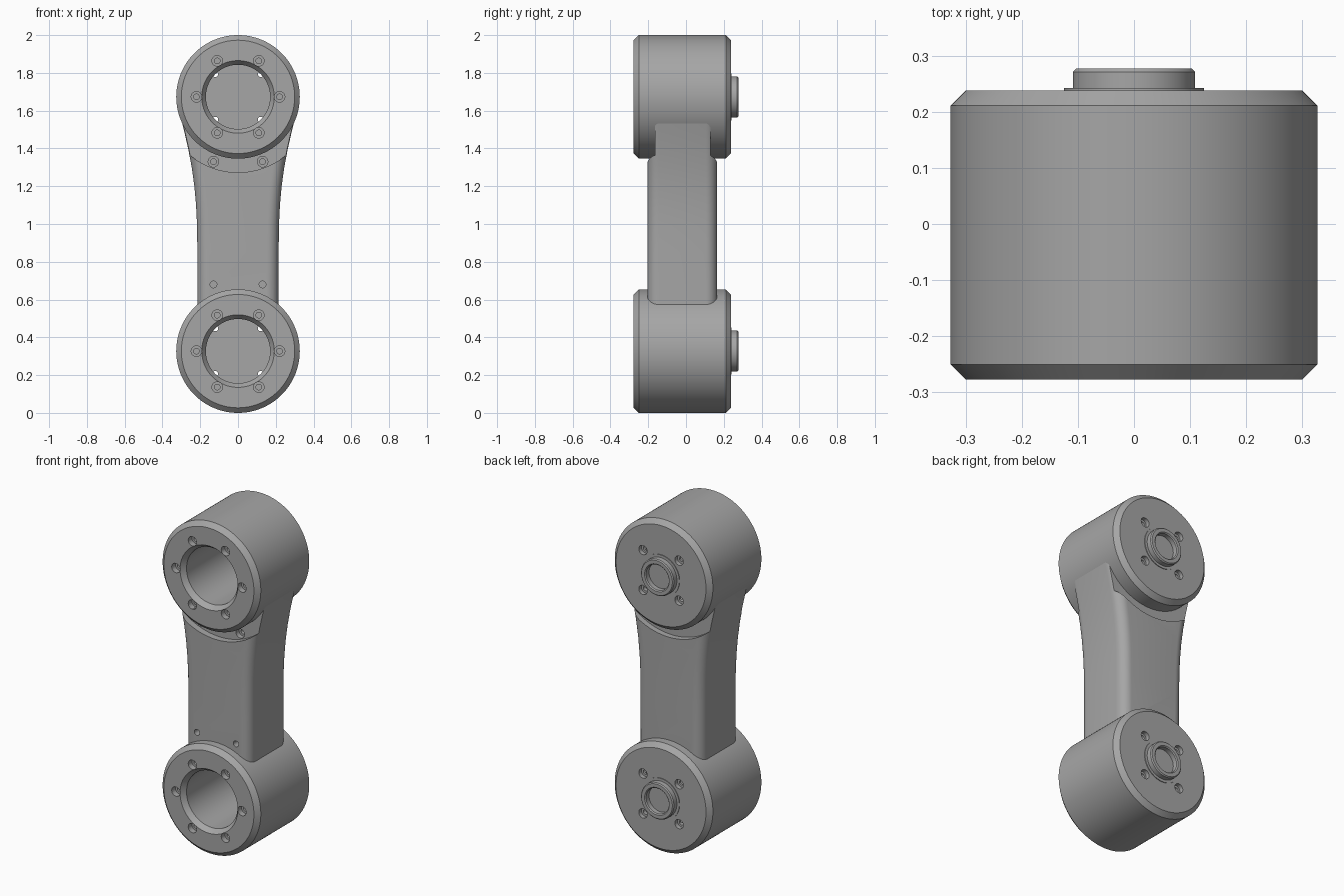
import bpy, bmesh, math
from math import cos, sin, radians, pi
from mathutils import Matrix, Vector

cube = bpy.data.objects.get("Cube")
if cube:
    bpy.data.objects.remove(cube, do_unlink=True)

grey = bpy.data.materials.new("machined grey")
grey.use_nodes = True
COLOUR = (0.38, 0.38, 0.38, 1)
grey.diffuse_color = COLOUR
grey.node_tree.nodes["Principled BSDF"].inputs["Base Color"].default_value = COLOUR

LOW, HIGH = 0.327, 1.673       # joint axis heights
FRONT, BACK = -0.277, 0.238    # housing end faces
R = 0.327                      # housing radius


def finish(name, bm):
    bmesh.ops.remove_doubles(bm, verts=bm.verts, dist=1e-5)
    bmesh.ops.recalc_face_normals(bm, faces=bm.faces)
    mesh = bpy.data.meshes.new(name)
    bm.to_mesh(mesh)
    bm.free()
    mesh.materials.append(grey)
    obj = bpy.data.objects.new(name, mesh)
    bpy.context.collection.objects.link(obj)
    return obj


def lathe(name, profile, places, steps=96):
    """Turn an (r, y) profile about the y axis at each (x, z) place."""
    bm = bmesh.new()
    for x, z in places:
        verts = [bm.verts.new((x + r, y, z)) for r, y in profile]
        edges = [bm.edges.new(pair) for pair in zip(verts, verts[1:])]
        bmesh.ops.spin(bm, geom=verts + edges, cent=(x, 0, z), axis=(0, 1, 0),
                       angle=2 * pi, steps=steps)
    return finish(name, bm)


def rod(name, r, y0, y1, places, steps=96):
    return lathe(name, [(0, y0), (r, y0), (r, y1), (0, y1)], places, steps)


def cut(obj, cutters):
    for cutter in cutters:
        mod = obj.modifiers.new("cut", "BOOLEAN")
        mod.operation, mod.solver, mod.object = "DIFFERENCE", "EXACT", cutter
        cutter.hide_render = True
        cutter.hide_viewport = True
    apply(obj)


def apply(obj):
    bpy.context.view_layer.update()
    graph = bpy.context.evaluated_depsgraph_get()
    mesh = bpy.data.meshes.new_from_object(obj.evaluated_get(graph))
    obj.modifiers.clear()
    obj.data = mesh


def smooth(obj):
    bpy.ops.object.select_all(action="DESELECT")
    obj.select_set(True)
    bpy.context.view_layer.objects.active = obj
    bpy.ops.object.shade_smooth_by_angle(angle=radians(25))


def ring(count, radius, z, start=0):
    angles = [radians(start + i * 360 / count) for i in range(count)]
    return [(radius * cos(a), z + radius * sin(a)) for a in angles]


cutters = []


def helper(obj):
    cutters.append(obj)
    return obj


# Joint housings: chamfered drums with a deep bore and bolt circles
for label, z in (("lower", LOW), ("upper", HIGH)):
    c = 0.027
    housing = lathe(label + "_housing", [
        (0, 0.2), (0.17, 0.2), (0.17, FRONT + 0.03), (0.192, FRONT),
        (R - c, FRONT), (R, FRONT + c), (R, BACK - c), (R - c, BACK), (0, BACK)],
        [(0, z)], 128)
    front_bolts, back_bolts = ring(6, 0.22, z), ring(4, 0.17, z, 45)
    cut(housing, [
        helper(rod("front_counterbore", 0.028, FRONT - 0.1, FRONT + 0.035, front_bolts, 24)),
        helper(rod("front_bolt_hole", 0.015, FRONT - 0.1, FRONT + 0.1, front_bolts, 24)),
        helper(rod("back_counterbore", 0.028, BACK - 0.025, BACK + 0.1, back_bolts, 24)),
        helper(rod("back_bolt_hole", 0.015, BACK - 0.1, BACK + 0.1, back_bolts, 24))])
    smooth(housing)

    # Output boss with a thin flange and a shallow recess
    top = 0.277
    boss = lathe(label + "_output_boss", [
        (0, BACK - 0.01), (0.125, BACK - 0.01), (0.125, BACK + 0.004),
        (0.109, BACK + 0.004), (0.109, top - 0.006), (0.103, top),
        (0.082, top), (0.076, top - 0.006), (0.076, BACK + 0.005), (0, BACK + 0.005)],
        [(0, z)], 64)
    smooth(boss)

# Link arm: flared outline with rounded long edges
outline = [(0.215, 0.4), (0.215, 0.85), (0.217, 1.0), (0.222, 1.1), (0.231, 1.2),
           (0.245, 1.3), (0.264, 1.4), (0.287, 1.5), (0.31, 1.59)]
FILLET, Y0, Y1 = 0.06, -0.205, 0.165
bm = bmesh.new()
loops = []
for half, z in outline:
    loop = []
    for sx, sy, start in ((1, 1, 0), (-1, 1, 90), (-1, -1, 180), (1, -1, 270)):
        cx = sx * (half - FILLET)
        cy = Y1 - FILLET if sy > 0 else Y0 + FILLET
        for i in range(9):
            a = radians(start + i * 90 / 8)
            loop.append(bm.verts.new((cx + FILLET * cos(a), cy + FILLET * sin(a), z)))
    loops.append(loop)
for lower, upper in zip(loops, loops[1:]):
    for i in range(len(lower)):
        j = (i + 1) % len(lower)
        bm.faces.new((lower[i], lower[j], upper[j], upper[i]))
bm.faces.new(loops[0])
bm.faces.new(loops[-1])
arm = finish("link_arm", bm)

# Clearance ledges, mounting screws and room for both drums
ledge_screws = [(-0.13, 1.33), (0.13, 1.33)]
low_screws = [(-0.13, 0.68), (0.13, 0.68)]
cut(arm, [
    helper(rod("front_ledge", 0.4, -0.5, -0.165, [(0, HIGH)])),
    helper(rod("back_ledge", 0.4, 0.13, 0.5, [(0, HIGH)])),
    helper(rod("drum_clearance", 0.305, -0.5, 0.5, [(0, LOW), (0, HIGH)])),
    helper(rod("ledge_counterbore", 0.028, -0.3, -0.135, ledge_screws, 24)),
    helper(rod("ledge_screw_hole", 0.015, -0.3, -0.07, ledge_screws, 24)),
    helper(rod("low_screw_hole", 0.018, -0.3, -0.14, low_screws, 24))])
smooth(arm)

for cutter in cutters:
    bpy.data.objects.remove(cutter, do_unlink=True)
